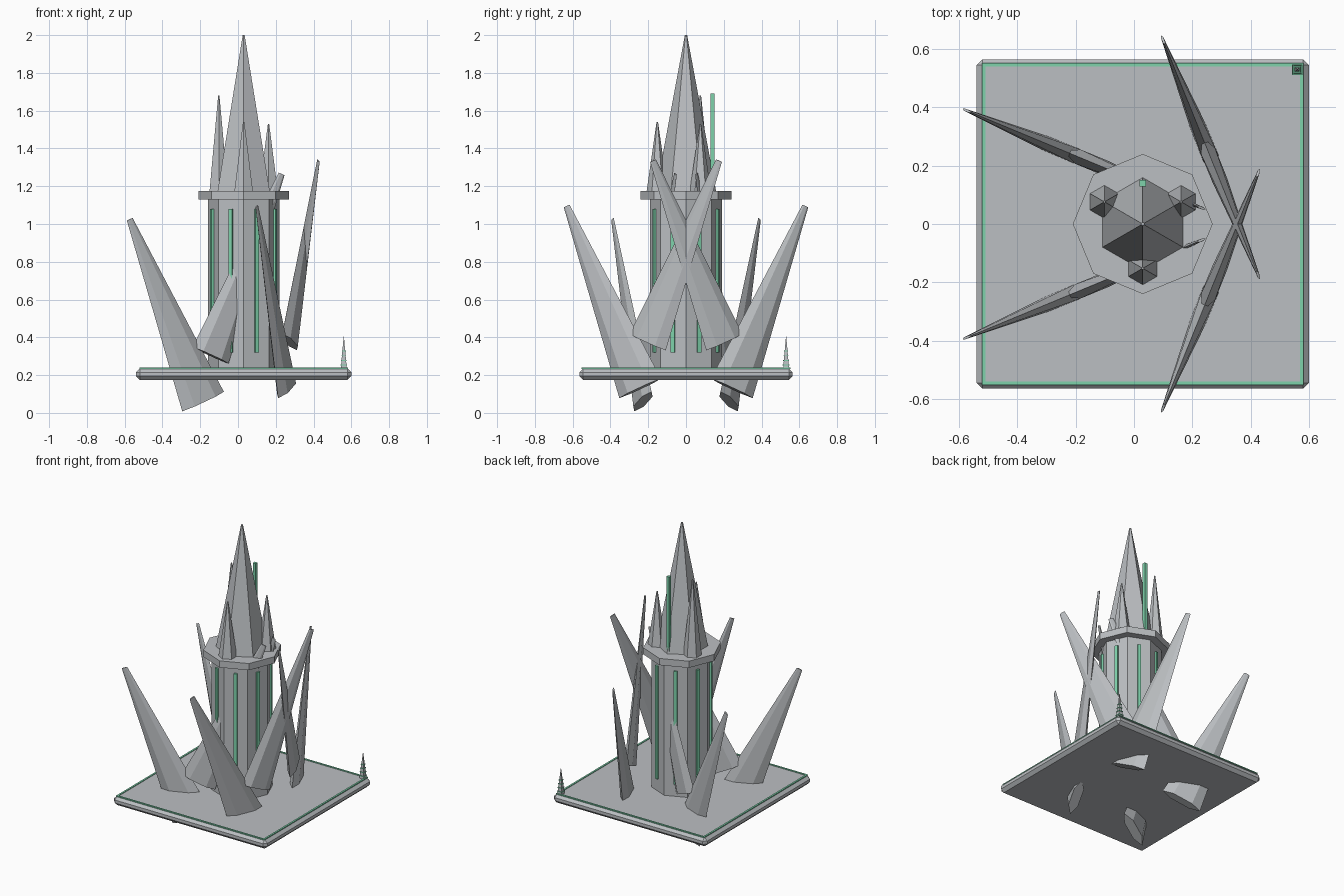
import bpy, bmesh
from math import sin, cos, pi, radians
from mathutils import Vector

cube = bpy.data.objects.get("Cube")
if cube:
    bpy.data.objects.remove(cube, do_unlink=True)


def material(name, color):
    m = bpy.data.materials.new(name)
    m.use_nodes = True
    m.diffuse_color = (*color, 1)
    m.node_tree.nodes["Principled BSDF"].inputs["Base Color"].default_value = (*color, 1)
    return m


stone = material("pale_stone", (0.50, 0.52, 0.54))
glow = material("mint_glow", (0.21, 0.65, 0.41))


def finish(name, bm, mat):
    bmesh.ops.recalc_face_normals(bm, faces=bm.faces)
    mesh = bpy.data.meshes.new(name)
    bm.to_mesh(mesh)
    bm.free()
    mesh.materials.append(mat)
    obj = bpy.data.objects.new(name, mesh)
    bpy.context.collection.objects.link(obj)
    return obj


def prism(name, sides, r0, r1, base, top, mat, across=(1, 0, 0), flat=1.0, turn=0.0):
    """Tapered prism from base to top; 'across' is its wide axis, 'flat' squashes the other."""
    base, top, across = Vector(base), Vector(top), Vector(across)
    axis = (top - base).normalized()
    u = (across - axis * across.dot(axis)).normalized()
    v = axis.cross(u) * flat
    bm = bmesh.new()
    rings = []
    for centre, r in ((base, r0), (top, r1)):
        rings.append([bm.verts.new(centre + (u * cos(turn + k * 2 * pi / sides)
                                             + v * sin(turn + k * 2 * pi / sides)) * r)
                      for k in range(sides)])
    low, high = rings
    bm.faces.new(low)
    bm.faces.new(high)
    for k in range(sides):
        j = (k + 1) % sides
        bm.faces.new((low[k], low[j], high[j], high[k]))
    return finish(name, bm, mat)


def frame(name, centre, half, width, height, mat):
    """Square ring lying flat."""
    bm = bmesh.new()
    loops = []
    for h, z in ((half, 0), (half, height), (half - width, height), (half - width, 0)):
        loops.append([bm.verts.new(Vector(centre) + Vector((sx * h, sy * h, z)))
                      for sx, sy in ((-1, -1), (1, -1), (1, 1), (-1, 1))])
    for i in range(4):
        a, b = loops[i], loops[(i + 1) % 4]
        for k in range(4):
            j = (k + 1) % 4
            bm.faces.new((a[k], a[j], b[j], b[k]))
    return finish(name, bm, mat)


CX = 0.03  # tower axis
FLOOR = 0.235

# Chamfered ground slab with a glowing border
bm = bmesh.new()
bmesh.ops.create_cube(bm, size=1)
for v in bm.verts:
    v.co = Vector((CX + v.co.x * 1.14, v.co.y * 1.13, 0.205 + v.co.z * 0.06))
bmesh.ops.bevel(bm, geom=bm.edges[:], offset=0.02, segments=1, affect='EDGES')
finish("ground_slab", bm, stone)
frame("slab_border", (CX, 0, FLOOR - 0.002), 0.552, 0.012, 0.006, glow)

# Octagonal tower, collar and glowing strips
prism("tower_shaft", 8, 0.19, 0.19, (CX, 0, 0.22), (CX, 0, 1.14), stone)
prism("tower_collar", 8, 0.24, 0.24, (CX, 0, 1.13), (CX, 0, 1.175), stone)
for k in range(8):
    a = radians(22.5 + 45 * k)
    x, y = CX + 0.177 * cos(a), 0.177 * sin(a)
    prism(f"light_strip_{k + 1}", 4, 0.0145, 0.0145, (x, y, 0.32), (x, y, 1.08), glow,
          across=(cos(a), sin(a), 0), turn=pi / 4)

# Spires and mast on the collar
prism("main_spire", 6, 0.16, 0.006, (CX, 0, 1.17), (CX, 0, 2.0), stone, turn=pi / 2)
for name, angle, top in (("left_spire", 30, 1.53), ("right_spire", 150, 1.68),
                         ("front_spire", 270, 1.54)):
    x, y = CX + 0.152 * cos(radians(angle)), 0.152 * sin(radians(angle))
    prism(name, 6, 0.057, 0.004, (x, y, 1.17), (x, y, top), stone, turn=pi / 2)
prism("glow_mast", 4, 0.015, 0.015, (CX, 0.14, 1.17), (CX, 0.14, 1.69), glow, turn=pi / 4)

# Flat crystal shards: a pair leaning apart at each cluster, mirrored front to back
clusters = (("right", Vector((-0.185, 0.228, 0.06)), Vector((-0.924, 0.383, 0))),
            ("left", Vector((0.257, 0.2425, 0.13)), Vector((-0.375, 0.927, 0))))
up = Vector((0, 0, 1))
for side, origin, out in clusters:
    for end, sy in (("back", 1), ("front", -1)):
        o = Vector((origin.x, origin.y * sy, origin.z))
        d = Vector((out.x, out.y * sy, 0))
        prism(f"{side}_{end}_outer_shard", 6, 0.13, 0.018, o, o + d * 0.42 + up * 0.965,
              stone, across=d, flat=0.27)
        prism(f"{side}_{end}_inner_shard", 6, 0.112, 0.018, o - d * 0.043 + up * 0.245,
              o - d * 0.45 + up * 1.205, stone, across=d, flat=0.27)

# Little corner obelisk with glowing rungs
ox, oy = 0.56, 0.53
prism("corner_obelisk", 4, 0.023, 0.001, (ox, oy, FLOOR - 0.005), (ox, oy, 0.405), stone, turn=pi / 4)
for k in range(4):
    frame(f"obelisk_rung_{k + 1}", (ox, oy, 0.25 + 0.025 * k), 0.018 - 0.0025 * k, 0.007, 0.005, glow)
